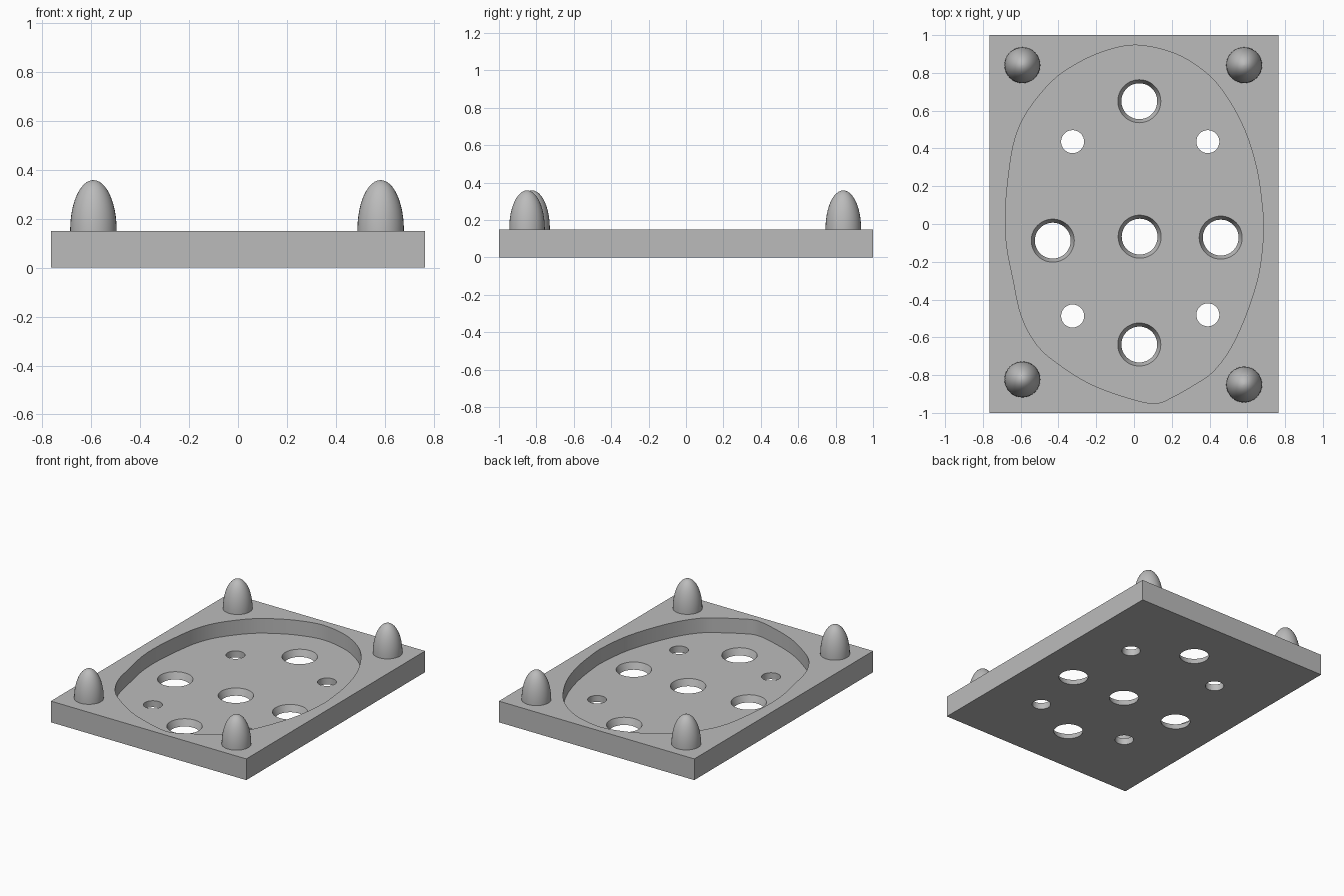
import bpy, bmesh, math
from mathutils import Vector

if "Cube" in bpy.data.objects:
    bpy.data.objects.remove(bpy.data.objects["Cube"])

TOP, FLOOR = 0.15, 0.046

grey = bpy.data.materials.new("light_grey")
grey.diffuse_color = (0.5, 0.5, 0.5, 1)
grey.use_nodes = True
grey.node_tree.nodes["Principled BSDF"].inputs["Base Color"].default_value = grey.diffuse_color


def make_object(name, bm):
    bmesh.ops.recalc_face_normals(bm, faces=bm.faces)
    mesh = bpy.data.meshes.new(name)
    bm.to_mesh(mesh)
    bm.free()
    mesh.materials.append(grey)
    obj = bpy.data.objects.new(name, mesh)
    bpy.context.collection.objects.link(obj)
    return obj


def loft(name, rings):
    """Closed solid through a stack of equal-length rings."""
    bm = bmesh.new()
    loops = [[bm.verts.new(p) for p in ring] for ring in rings]
    n = len(loops[0])
    for a, b in zip(loops, loops[1:]):
        for i in range(n):
            j = (i + 1) % n
            bm.faces.new((a[i], a[j], b[j], b[i]))
    bm.faces.new(loops[0][::-1])
    bm.faces.new(loops[-1])
    return make_object(name, bm)


def circle(x, y, z, r, n=48):
    return [(x + r * math.cos(math.tau * i / n), y + r * math.sin(math.tau * i / n), z)
            for i in range(n)]


def smooth_loop(pts, steps=4):
    """Closed Catmull-Rom curve through the points."""
    p = [Vector(q) for q in pts]
    n, out = len(p), []
    for i in range(n):
        a, b, c, d = p[i - 1], p[i], p[(i + 1) % n], p[(i + 2) % n]
        for s in range(steps):
            t = s / steps
            out.append(0.5 * (2 * b + (c - a) * t + (2 * a - 5 * b + 4 * c - d) * t * t
                              + (3 * b - a - 3 * c + d) * t ** 3))
    return out


def shade(obj):
    bpy.ops.object.select_all(action='DESELECT')
    obj.select_set(True)
    bpy.context.view_layer.objects.active = obj
    bpy.ops.object.shade_smooth_by_angle(angle=math.radians(30))


# Rectangular base plate
plate = loft("base_plate", [[(-0.765, -1, z), (0.765, -1, z), (0.765, 1, z), (-0.765, 1, z)]
                            for z in (0, TOP)])

# Irregular oval pocket
outline = smooth_loop([
    (.01, .947), (.21, .905), (.37, .81), (.48, .69), (.585, .50), (.65, .29), (.68, .08),
    (.685, -.05), (.66, -.265), (.595, -.475), (.51, -.66), (.415, -.785), (.32, -.85),
    (.215, -.91), (.11, -.95), (-.05, -.915), (-.235, -.845), (-.395, -.745), (-.51, -.645),
    (-.595, -.49), (-.64, -.29), (-.675, -.105), (-.68, .08), (-.66, .29), (-.63, .45),
    (-.565, .595), (-.435, .755), (-.30, .85), (-.155, .915)])
cutters = [loft("pocket_cutter", [[(p.x, p.y, z) for p in outline] for z in (FLOOR, 0.3)])]

# Large tapered drain holes and small straight ones
slope = (0.114 - 0.095) / FLOOR
for x, y in [(.028, .65), (.03, -.067), (.028, -.638), (-.43, -.088), (.459, -.072)]:
    cutters.append(loft("large_hole_cutter", [circle(x, y, z, 0.095 + slope * z)
                                              for z in (-0.02, FLOOR + 0.02)]))
for x, y in [(-.325, .436), (.391, .436), (-.325, -.487), (.391, -.481)]:
    cutters.append(loft("small_hole_cutter", [circle(x, y, z, 0.061, 32)
                                              for z in (-0.02, FLOOR + 0.02)]))

for cutter in cutters:
    cutter.hide_render = True
    mod = plate.modifiers.new("cut", 'BOOLEAN')
    mod.operation, mod.solver, mod.object = 'DIFFERENCE', 'EXACT', cutter
    bpy.context.view_layer.objects.active = plate
    bpy.ops.object.modifier_apply(modifier=mod.name)
    bpy.data.objects.remove(cutter)
shade(plate)

# Domed corner pegs
for x, y in [(-.591, .841), (.583, .841), (-.591, -.823), (.583, -.85)]:
    rings = [circle(x, y, TOP - 0.01, 0.095, 32)]
    for k in range(12):
        a = math.pi / 2 * k / 12
        rings.append(circle(x, y, TOP + 0.005 + 0.203 * math.sin(a), 0.095 * math.cos(a), 32))
    rings.append(circle(x, y, TOP + 0.208, 0.001, 32))
    shade(loft("corner_peg", rings))
